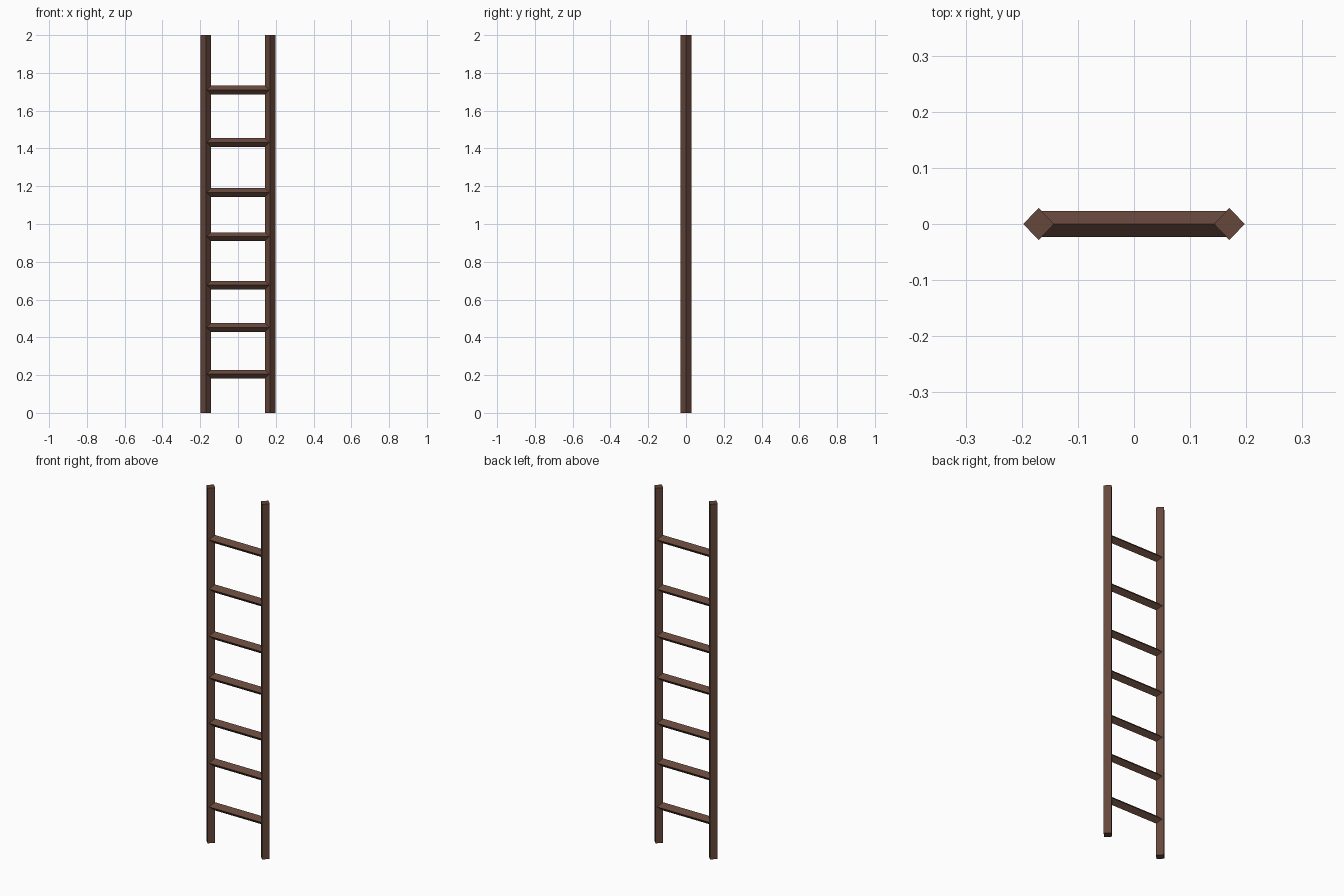
import bpy, math

if "Cube" in bpy.data.objects:
    bpy.data.objects.remove(bpy.data.objects["Cube"])

wood = bpy.data.materials.new("dark brown wood")
wood.diffuse_color = (0.13, 0.063, 0.043, 1)
wood.use_nodes = True
wood.node_tree.nodes["Principled BSDF"].inputs["Base Color"].default_value = wood.diffuse_color


def diamond_bar(name, length, half_a, half_b, loc, rot=(0, 0, 0)):
    """Four-sided bar with its corners on the local x and y axes."""
    bpy.ops.mesh.primitive_cylinder_add(vertices=4, radius=1, depth=length)
    ob = bpy.context.object
    ob.name = name
    for v in ob.data.vertices:
        v.co.x *= half_a
        v.co.y *= half_b
    ob.location = loc
    ob.rotation_euler = rot
    ob.data.materials.append(wood)
    return ob


# Two upright side rails
for side, x in (("left", -0.17), ("right", 0.17)):
    diamond_bar(side + "_rail", 2.0, 0.0273, 0.0286, (x, 0, 1))

# Rungs at slightly uneven heights, ends buried in the rails
for i, z in enumerate((0.205, 0.452, 0.676, 0.933, 1.167, 1.432, 1.710)):
    diamond_bar(f"rung_{i + 1}", 0.34, 0.0232, 0.0232, (0, 0, z),
                (0, math.pi / 2, 0))
